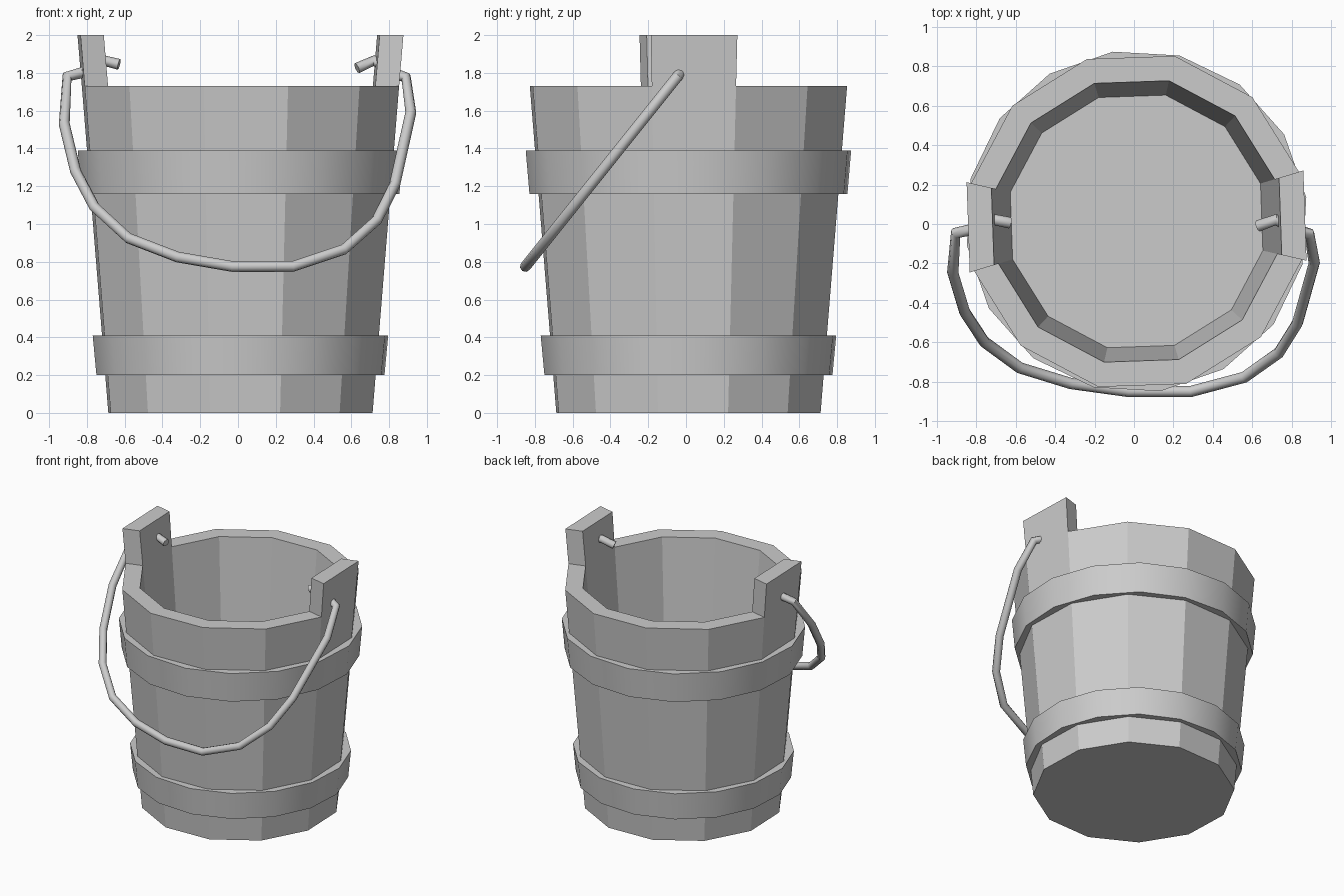
import bpy, bmesh
from math import cos, sin, radians

if "Cube" in bpy.data.objects:
    bpy.data.objects.remove(bpy.data.objects["Cube"])

CX = CY = 0.013          # bucket axis
SIDES = 12


def ring(bm, r, z, n, offset):
    return [bm.verts.new((CX + r * cos(radians(offset + 360 * i / n)),
                          CY + r * sin(radians(offset + 360 * i / n)), z)) for i in range(n)]


def finish(bm, name):
    bmesh.ops.recalc_face_normals(bm, faces=bm.faces)
    me = bpy.data.meshes.new(name)
    bm.to_mesh(me)
    bm.free()
    ob = bpy.data.objects.new(name, me)
    bpy.context.collection.objects.link(ob)
    return ob


def smooth(ob):
    bpy.ops.object.select_all(action='DESELECT')
    ob.select_set(True)
    bpy.context.view_layer.objects.active = ob
    bpy.ops.object.shade_smooth_by_angle(angle=radians(35))


def bridge(bm, a, b):
    n = len(a)
    for i in range(n):
        j = (i + 1) % n
        bm.faces.new((a[i], a[j], b[j], b[i]))


# Bucket body: tapered twelve-sided walls, raised inner floor, two taller staves
bm = bmesh.new()
base = ring(bm, 0.718, 0, SIDES, -13)
rim_out = ring(bm, 0.862, 1.73, SIDES, -13)
rim_in = ring(bm, 0.733, 1.73, SIDES, -13)
floor = ring(bm, 0.658, 0.88, SIDES, -13)
bridge(bm, base, rim_out)
bridge(bm, rim_out, rim_in)
bridge(bm, rim_in, floor)
bm.faces.new(base)
bm.faces.new(floor)
bm.faces.ensure_lookup_table()
lugs = [bm.faces[SIDES + k] for k in (0, 6)]
lug_faces = bmesh.ops.extrude_discrete_faces(bm, faces=lugs)["faces"]
for f in lug_faces:
    for v in f.verts:
        r = ((v.co.x - CX) ** 2 + (v.co.y - CY) ** 2) ** 0.5
        s = (r + 0.0235) / r
        v.co = (CX + (v.co.x - CX) * s, CY + (v.co.y - CY) * s, 2.0)
finish(bm, "bucket_body")

# Hoops around the staves
for name, z0, z1, r0, r1 in (("lower_hoop", 0.20, 0.41, 0.77, 0.79),
                             ("upper_hoop", 1.16, 1.39, 0.85, 0.87)):
    bm = bmesh.new()
    rings = [ring(bm, r, z, 16, 8) for r, z in
             ((r0, z0), (r1, z1), (r1 - 0.085, z1), (r0 - 0.085, z0))]
    for k in range(4):
        bridge(bm, rings[k], rings[(k + 1) % 4])
    smooth(finish(bm, name))

# Wire handle: a path lying in one tilted plane, hooked through both tall staves
path = [(-0.63, 1.845), (-0.71, 1.865), (-0.83, 1.80), (-0.905, 1.78), (-0.92, 1.53),
        (-0.86, 1.28), (-0.76, 1.09), (-0.58, 0.925), (-0.32, 0.825), (-0.03, 0.775),
        (0.29, 0.775), (0.56, 0.865), (0.735, 1.02), (0.83, 1.21), (0.915, 1.59),
        (0.89, 1.775), (0.82, 1.80), (0.72, 1.865), (0.63, 1.825)]
cu = bpy.data.curves.new("handle", 'CURVE')
cu.dimensions = '3D'
cu.bevel_depth = 0.029
cu.bevel_resolution = 2
cu.use_fill_caps = True
sp = cu.splines.new('POLY')
sp.points.add(len(path) - 1)
for p, (x, z) in zip(sp.points, path):
    p.co = (x, -0.03 + 0.8 * (z - 1.8), z, 1)
handle = bpy.data.objects.new("handle", cu)
bpy.context.collection.objects.link(handle)
bpy.ops.object.select_all(action='DESELECT')
handle.select_set(True)
bpy.context.view_layer.objects.active = handle
bpy.ops.object.convert(target='MESH')
handle = bpy.context.view_layer.objects.active
handle.name = "handle"
bm = bmesh.new()
bm.from_mesh(handle.data)
bmesh.ops.remove_doubles(bm, verts=bm.verts, dist=0.0005)
bmesh.ops.recalc_face_normals(bm, faces=bm.faces)
bm.to_mesh(handle.data)
bm.free()
bpy.ops.object.shade_smooth_by_angle(angle=radians(50))
